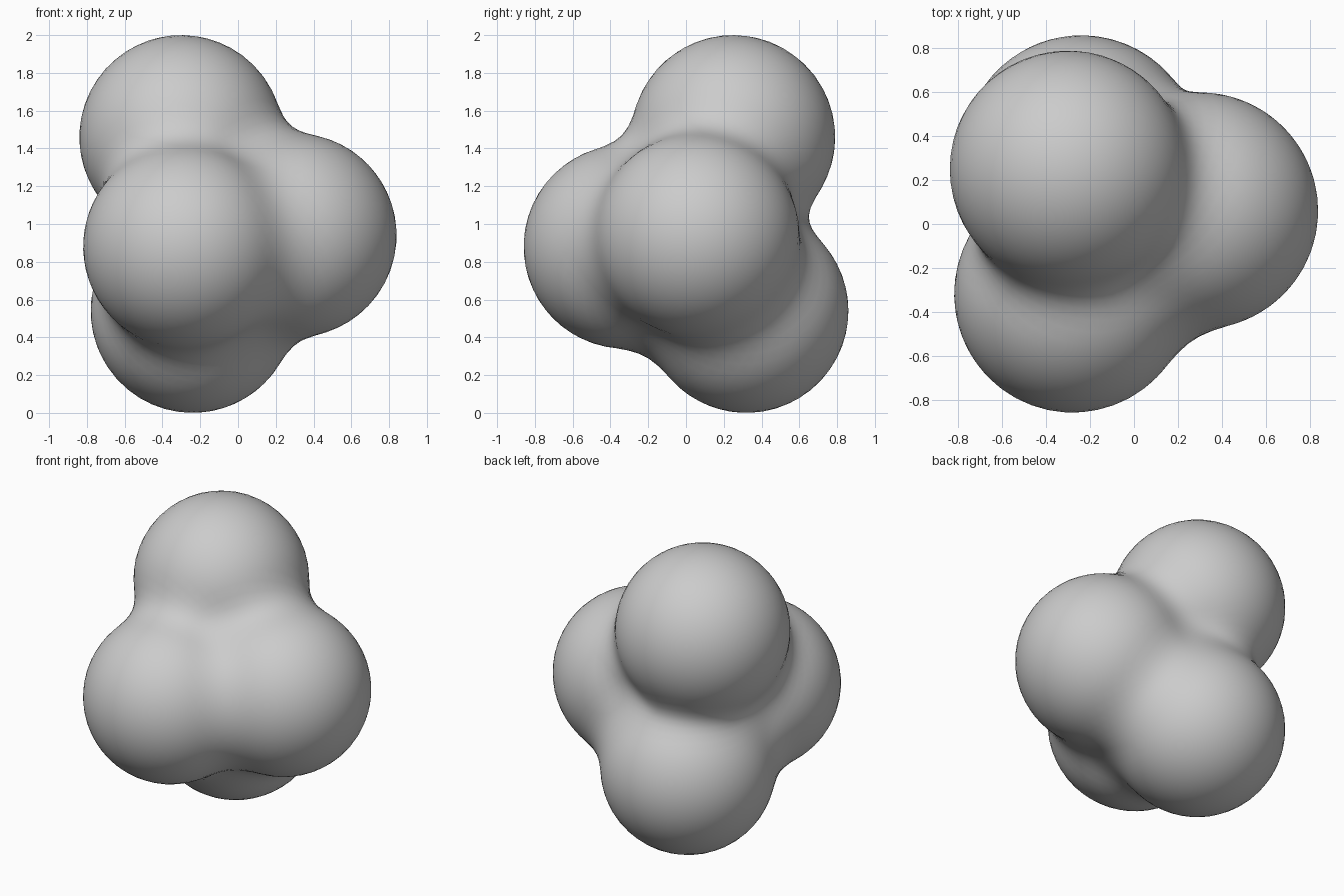
import bpy, bmesh
from mathutils import Vector

if "Cube" in bpy.data.objects:
    bpy.data.objects.remove(bpy.data.objects["Cube"])

# Four equal lobes softly blended into one body
R = 0.54
BLEND = 0.2
LOBES = [Vector(c) for c in (
    (-0.30, 0.25, 1.46),    # top
    (-0.28, -0.32, 0.88),   # front
    (0.30, 0.06, 0.94),     # right
    (-0.24, 0.32, 0.54),    # lower back
)]
CORE = Vector((-0.20, 0.12, 0.97))   # lies inside every lobe


def smooth_min(a, b):
    h = max(BLEND - abs(a - b), 0) / BLEND
    return min(a, b) - h * h * BLEND / 4


def distance(p):
    d = (p - LOBES[0]).length - R
    for c in LOBES[1:]:
        d = smooth_min(d, (p - c).length - R)
    return d


# Push an icosphere out from the core onto the blended surface
bm = bmesh.new()
bmesh.ops.create_icosphere(bm, subdivisions=5, radius=1)
for v in bm.verts:
    ray = v.co.normalized()
    low, high = 0.0, 2.0
    for _ in range(22):
        mid = (low + high) / 2
        if distance(CORE + ray * mid) < 0:
            low = mid
        else:
            high = mid
    v.co = CORE + ray * low

# Even out stretched faces along the creases
for f in bm.faces:
    f.smooth = True
mesh = bpy.data.meshes.new("blob_cluster")
bm.to_mesh(mesh)
bm.free()
obj = bpy.data.objects.new("blob_cluster", mesh)
bpy.context.collection.objects.link(obj)
